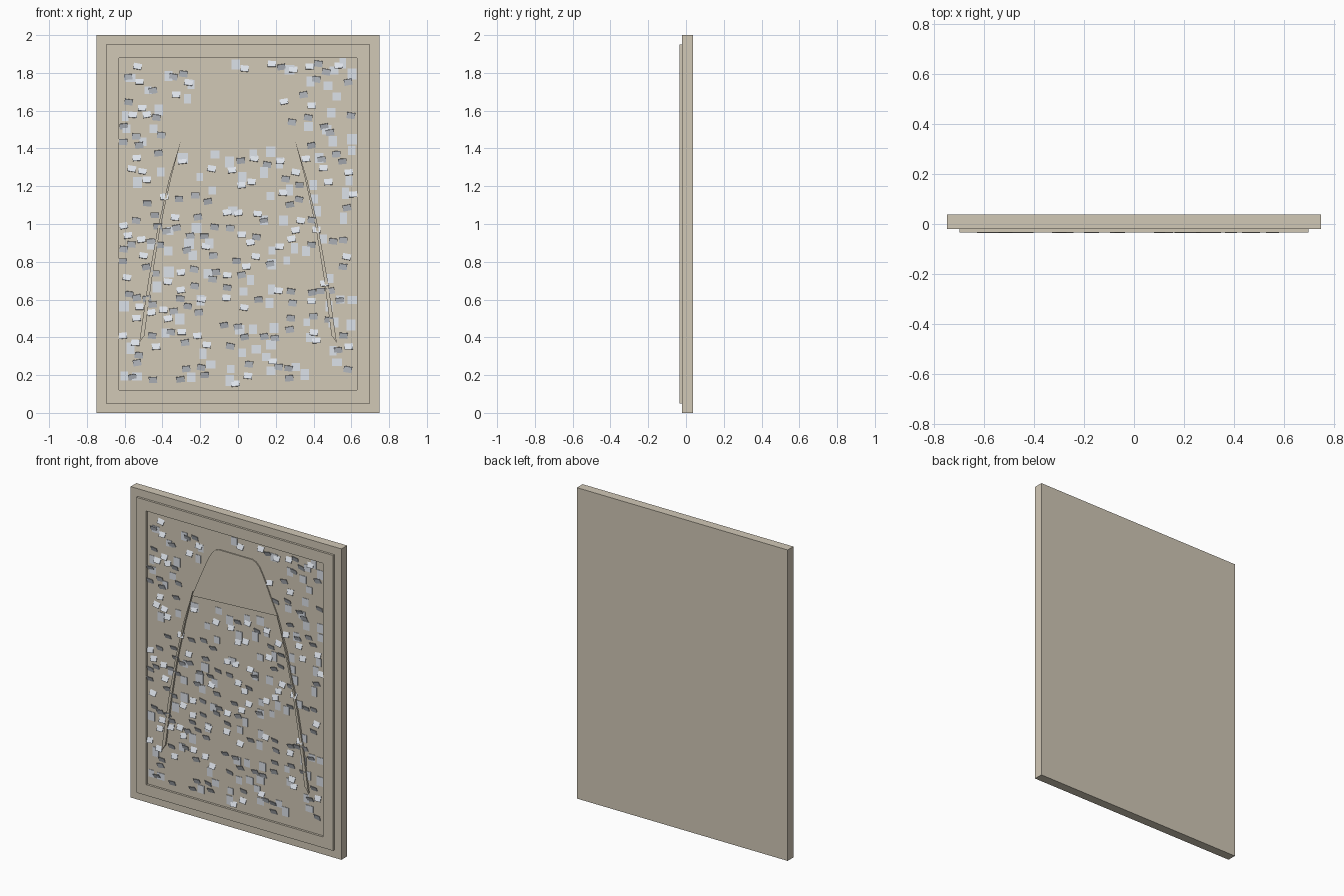
import bpy, bmesh, math, random
from mathutils import Matrix, Vector

if "Cube" in bpy.data.objects:
    bpy.data.objects.remove(bpy.data.objects["Cube"])

random.seed(7)
FACE = -0.02  # y of the panel's front surface


def material(name, colour):
    m = bpy.data.materials.new(name)
    m.diffuse_color = (*colour, 1)
    m.use_nodes = True
    m.node_tree.nodes["Principled BSDF"].inputs["Base Color"].default_value = m.diffuse_color
    return m


stone = material("sandstone", (0.64, 0.58, 0.47))
chip_mat = material("pale_chip", (0.72, 0.76, 0.82))


def finish(name, bm, mat):
    bmesh.ops.recalc_face_normals(bm, faces=bm.faces)
    mesh = bpy.data.meshes.new(name)
    bm.to_mesh(mesh)
    bm.free()
    mesh.materials.append(mat)
    ob = bpy.data.objects.new(name, mesh)
    bpy.context.collection.objects.link(ob)
    return ob


def add_box(bm, x0, x1, y0, y1, z0, z1):
    m = Matrix.Translation(((x0 + x1) / 2, (y0 + y1) / 2, (z0 + z1) / 2))
    m = m @ Matrix.Diagonal((x1 - x0, y1 - y0, z1 - z0, 1))
    bmesh.ops.create_cube(bm, size=1, matrix=m)


def add_prism(bm, outline, y0, y1):
    face = bm.faces.new([bm.verts.new((x, y0, z)) for x, z in outline])
    ext = bmesh.ops.extrude_face_region(bm, geom=[face], use_keep_orig=True)
    verts = [v for v in ext["geom"] if isinstance(v, bmesh.types.BMVert)]
    bmesh.ops.translate(bm, verts=verts, vec=(0, y1 - y0, 0))


# Backing slab
bm = bmesh.new()
add_box(bm, -0.75, 0.75, FACE, 0.038, 0, 2)
finish("slab", bm, stone)

# Raised rectangular border: two nested loops bridged, then extruded
bm = bmesh.new()


def rect(hx, z0, z1):
    return [bm.verts.new((x, FACE, z)) for x, z in
            ((-hx, z0), (hx, z0), (hx, z1), (-hx, z1))]


outer, inner = rect(0.70, 0.05, 1.95), rect(0.63, 0.12, 1.88)
ring = [bm.faces.new((outer[i], outer[(i + 1) % 4], inner[(i + 1) % 4], inner[i]))
        for i in range(4)]
ext = bmesh.ops.extrude_face_region(bm, geom=ring, use_keep_orig=True)
bmesh.ops.translate(bm, vec=(0, -0.014, 0),
                    verts=[v for v in ext["geom"] if isinstance(v, bmesh.types.BMVert)])
finish("border", bm, stone)

# Arch relief: filled crown with two slender tapering legs
side = [(0.12, 1.765), (0.145, 1.755), (0.17, 1.73), (0.20, 1.675), (0.25, 1.56),
        (0.30, 1.45)]
leg_out = [(0.30, 1.45), (0.365, 1.24), (0.425, 0.98), (0.475, 0.70), (0.523, 0.37)]
leg_in = [(0.495, 0.41), (0.457, 0.70), (0.412, 0.98), (0.355, 1.24)]
bm = bmesh.new()
crown = side + [(-0.31, 1.418)] + [(-x, z) for x, z in side[:-1]][::-1]
add_prism(bm, crown, FACE, -0.027)
finish("arch_crown", bm, stone)
bm = bmesh.new()
for s in (-1, 1):
    add_prism(bm, [(s * x, z) for x, z in leg_out + leg_in], FACE, -0.032)
finish("arch_legs", bm, stone)


# Scattered chips, kept off the crown
def in_crown(x, z):
    return 1.40 < z < 1.79 and abs(x) < 0.33 - max(0, z - 1.42) * 0.46


def spots(count, gap):
    found = []
    while len(found) < count:
        x, z = random.uniform(-0.61, 0.61), random.uniform(0.15, 1.86)
        if in_crown(x, z):
            continue
        if all((x - a) ** 2 + (z - b) ** 2 > gap * gap for a, b in found):
            found.append((x, z))
    return found


# Tilted chips, half sunk in the panel
bm = bmesh.new()
for x, z in spots(195, 0.04):
    tilt = random.choice((-1, 1, 1)) * random.uniform(0.35, 0.5)
    m = (Matrix.Translation((x, -0.026, z))
         @ Matrix.Rotation(random.uniform(-0.2, 0.2), 4, 'Y')
         @ Matrix.Rotation(tilt, 4, 'X')
         @ Matrix.Diagonal((0.044, 0.003, 0.034, 1)))
    bmesh.ops.create_cube(bm, size=1, matrix=m)
finish("tilted_chips", bm, chip_mat)

# Flat chips lying on the panel
bm = bmesh.new()
for x, z in spots(100, 0.06):
    w, h = random.uniform(0.035, 0.055), random.uniform(0.04, 0.06)
    add_box(bm, x - w / 2, x + w / 2, FACE - 0.003, FACE, z - h / 2, z + h / 2)
finish("flat_chips", bm, chip_mat)
